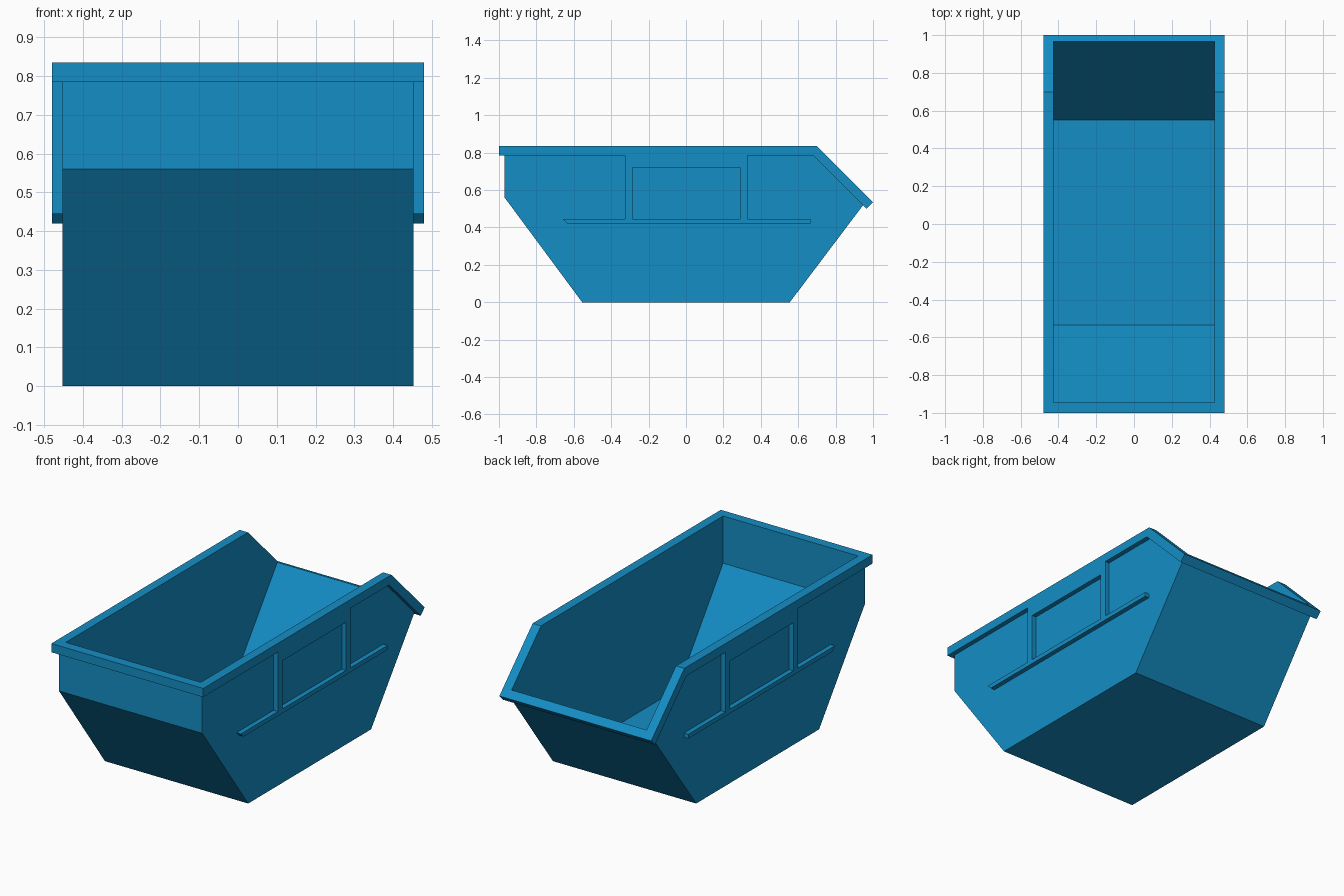
import bpy, bmesh

if "Cube" in bpy.data.objects:
    bpy.data.objects.remove(bpy.data.objects["Cube"])

paint = bpy.data.materials.new("blue_paint")
paint.diffuse_color = (0.007, 0.27, 0.56, 1)
paint.use_nodes = True
paint.node_tree.nodes["Principled BSDF"].inputs["Base Color"].default_value = paint.diffuse_color


def extrude(name, profile, x0, x1):
    """Solid made by sweeping a (y, z) profile from x0 to x1."""
    bm = bmesh.new()
    face = bm.faces.new([bm.verts.new((x0, y, z)) for y, z in profile])
    ext = bmesh.ops.extrude_face_region(bm, geom=[face], use_keep_orig=True)
    moved = [v for v in ext["geom"] if isinstance(v, bmesh.types.BMVert)]
    bmesh.ops.translate(bm, verts=moved, vec=(x1 - x0, 0, 0))
    bmesh.ops.recalc_face_normals(bm, faces=bm.faces)
    mesh = bpy.data.meshes.new(name)
    bm.to_mesh(mesh)
    bm.free()
    mesh.materials.append(paint)
    obj = bpy.data.objects.new(name, mesh)
    bpy.context.collection.objects.link(obj)
    return obj


# Hopper body and the thicker lip around its opening
body = extrude("hopper_body", [(-.97, .785), (-.97, .56), (-.555, 0), (.555, 0),
                               (.9465, .5185), (.68, .785)], -.453, .453)
rim = extrude("rim", [(-1, .835), (-1, .785), (.68, .785), (.965, .5),
                      (1, .535), (.70, .835)], -.48, .48)

# Hollow out both with one cavity shape
cavity = extrude("cavity_cutter", [(-.945, 1), (-.945, .565), (-.535, .004),
                                   (.55, .004), (.965, .562), (.965, 1)], -.427, .427)
cavity.hide_render = True
for obj in (body, rim):
    mod = obj.modifiers.new("hollow", "BOOLEAN")
    mod.operation = "DIFFERENCE"
    mod.solver = "EXACT"
    mod.object = cavity
bpy.context.view_layer.update()
deps = bpy.context.evaluated_depsgraph_get()
hollow = [(o, bpy.data.meshes.new_from_object(o.evaluated_get(deps))) for o in (body, rim)]
for obj, mesh in hollow:
    obj.modifiers.clear()
    obj.data = mesh
bpy.data.objects.remove(cavity)

# Side stiffeners: upright frame and long rail on each side
frame = [(-.325, .785), (-.325, .445), (-.285, .445), (-.285, .72),
         (.29, .72), (.29, .445), (.33, .445), (.33, .785)]
rail = [(-.66, .445), (-.635, .42), (.665, .42), (.665, .445)]
for side, s in (("left", -1), ("right", 1)):
    extrude(side + "_frame", frame, s * .453, s * .48)
    extrude(side + "_rail", rail, s * .453, s * .48)
